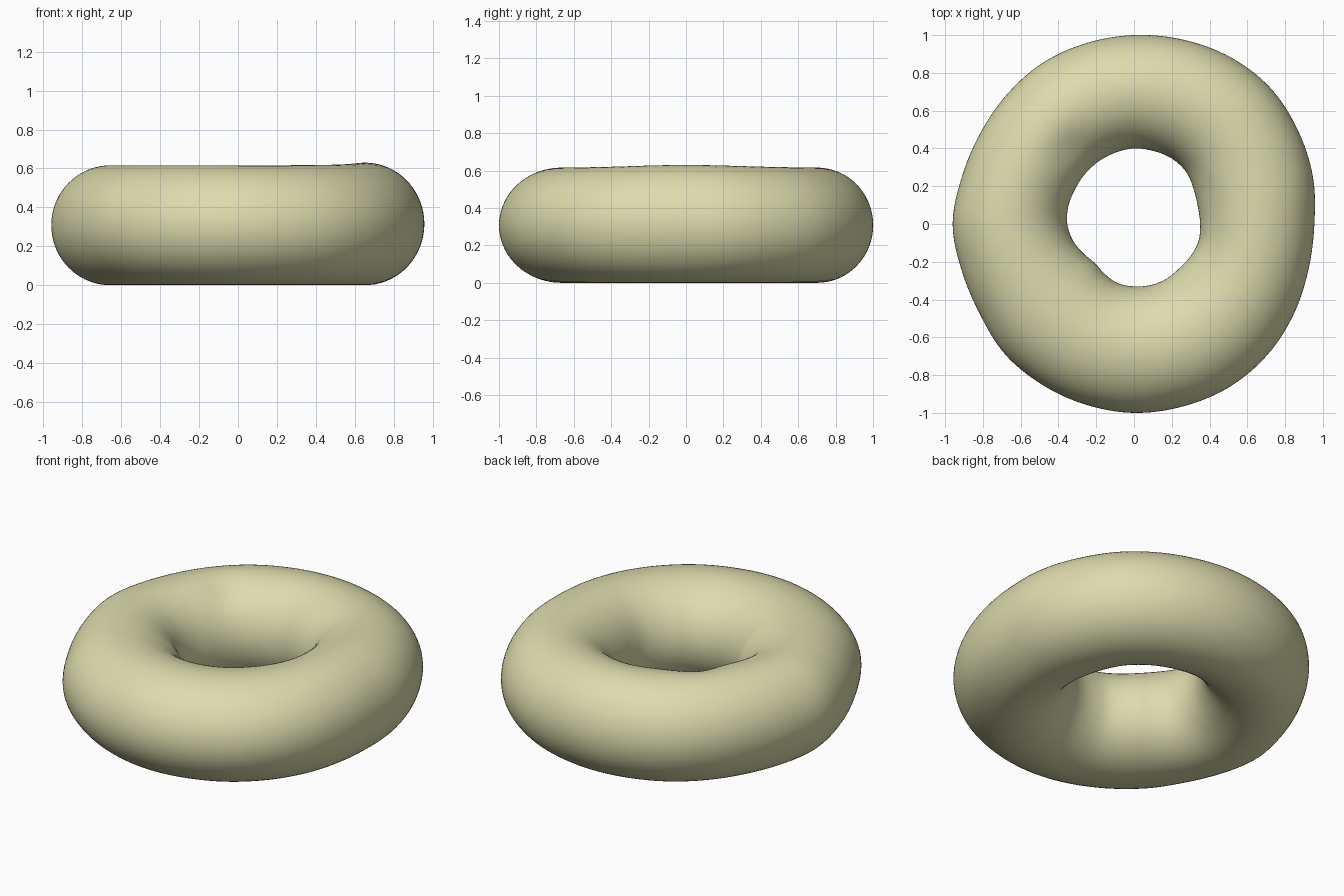
import bpy
import bmesh
import math

cube = bpy.data.objects.get("Cube")
if cube:
    bpy.data.objects.remove(cube, do_unlink=True)

# Rim radii every 15 degrees, counter-clockwise from +x
OUTER = [0.955, 0.98, 1.00, 1.02, 1.02, 1.01, 1.00, 0.99, 0.98, 0.96, 0.945, 0.945,
         0.96, 0.945, 0.945, 0.97, 0.98, 0.99, 1.00, 1.00, 1.00, 0.99, 0.972, 0.955]
INNER = [0.35, 0.35, 0.365, 0.39, 0.40, 0.40, 0.40, 0.39, 0.38, 0.37, 0.362, 0.36,
         0.353, 0.335, 0.31, 0.293, 0.307, 0.325, 0.33, 0.335, 0.337, 0.335, 0.344, 0.353]
SEGMENTS, SIDES = 192, 72


def around(values, angle):
    """Smooth closed interpolation of evenly spaced values."""
    n = len(values)
    t = (angle / math.tau * n) % n
    i, f = int(t), t % 1
    a, b, c, d = (values[(i + k) % n] for k in (-1, 0, 1, 2))
    return b + 0.5 * f * (c - a + f * (2 * a - 5 * b + 4 * c - d + f * (3 * (b - c) + d - a)))


def ring_point(angle, turn):
    outer, inner = around(OUTER, angle), around(INNER, angle)
    middle, half = (outer + inner) / 2, (outer - inner) / 2
    r = middle + half * math.cos(turn)
    # The top swells a little on the left side
    swell = 0.014 * math.exp(-(math.sin(angle / 2) / 0.3) ** 2)
    z = 0.308 + 0.308 * math.sin(turn) + swell * (1 + math.sin(turn)) / 2
    x, y = r * math.cos(angle), r * math.sin(angle)
    # Soft dent on the upper inner edge
    if math.sin(turn) > 0:
        z -= 0.025 * math.sin(turn) * math.exp(-((x + 0.33) ** 2 + (y - 0.38) ** 2) / 0.012)
    return x, y, z


# Lumpy ring
bm = bmesh.new()
loops = [[bm.verts.new(ring_point(math.tau * i / SEGMENTS, math.tau * j / SIDES))
          for j in range(SIDES)] for i in range(SEGMENTS)]
for i in range(SEGMENTS):
    here, ahead = loops[i], loops[(i + 1) % SEGMENTS]
    for j in range(SIDES):
        k = (j + 1) % SIDES
        bm.faces.new((here[j], ahead[j], ahead[k], here[k])).smooth = True
bmesh.ops.recalc_face_normals(bm, faces=bm.faces)
mesh = bpy.data.meshes.new("ring")
bm.to_mesh(mesh)
bm.free()
ring = bpy.data.objects.new("ring", mesh)
bpy.context.collection.objects.link(ring)

# Pale dough colour
mat = bpy.data.materials.new("pale_dough")
mat.use_nodes = True
colour = (0.72, 0.71, 0.42, 1)
mat.diffuse_color = colour
mat.node_tree.nodes["Principled BSDF"].inputs["Base Color"].default_value = colour
mesh.materials.append(mat)
